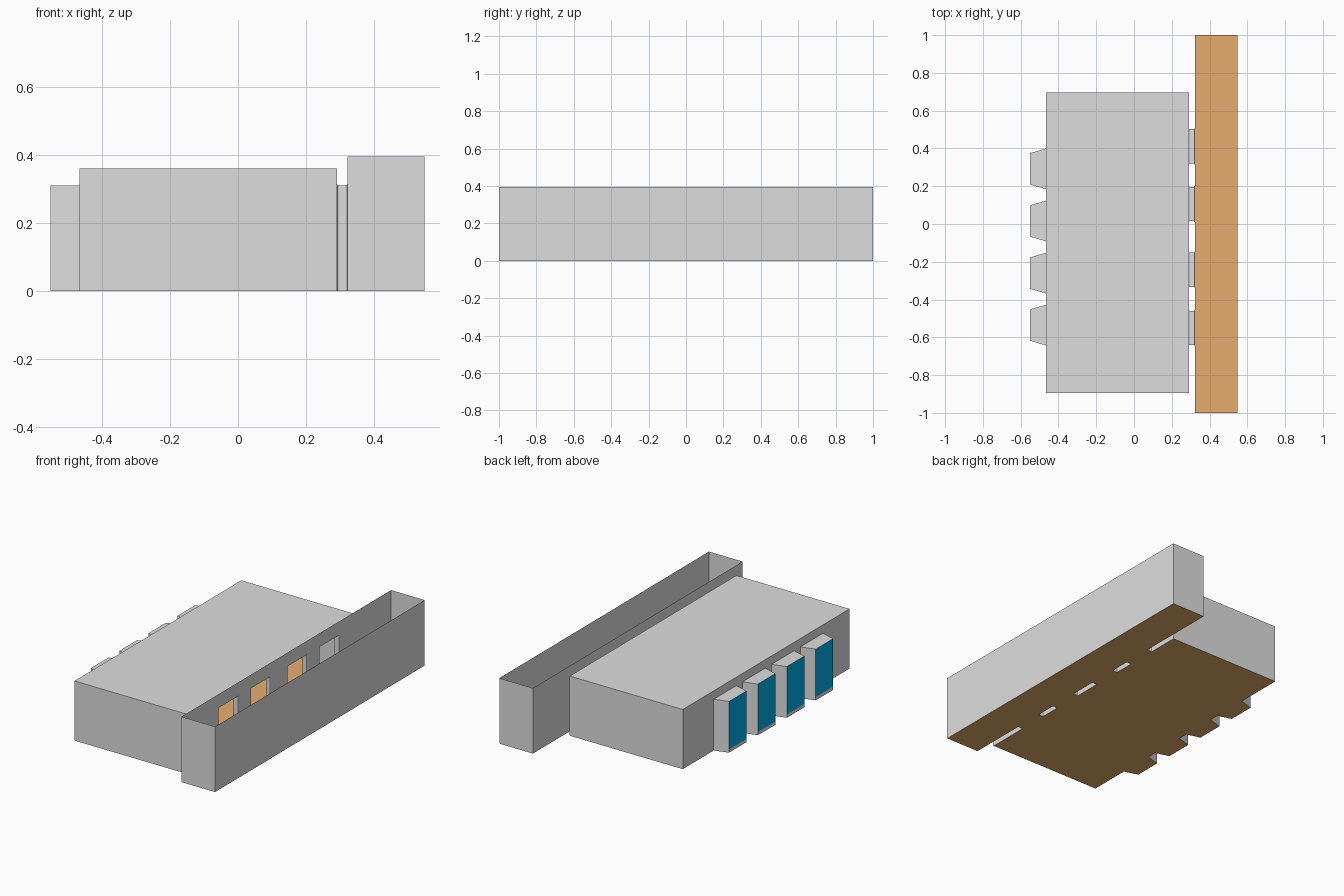
import bpy
import bmesh

if "Cube" in bpy.data.objects:
    bpy.data.objects.remove(bpy.data.objects["Cube"])


def material(name, colour):
    m = bpy.data.materials.new(name)
    m.use_nodes = True
    m.diffuse_color = (*colour, 1)
    m.node_tree.nodes["Principled BSDF"].inputs["Base Color"].default_value = (*colour, 1)
    return m


GREY = material("wall grey", (0.73, 0.73, 0.73))
WOOD = material("wood floor", (0.82, 0.43, 0.16))
BLUE = material("window blue", (0.0, 0.44, 0.84))


def build(name, faces, mats, pick=None, recalc=True):
    """Make an object from polygons; pick(face) gives the material index."""
    bm = bmesh.new()
    for pts in faces:
        bm.faces.new([bm.verts.new(p) for p in pts])
    bmesh.ops.remove_doubles(bm, verts=bm.verts, dist=0.0001)
    if recalc:
        bmesh.ops.recalc_face_normals(bm, faces=bm.faces)
    if pick:
        for f in bm.faces:
            f.material_index = pick(f)
    me = bpy.data.meshes.new(name)
    bm.to_mesh(me)
    bm.free()
    for m in mats:
        me.materials.append(m)
    ob = bpy.data.objects.new(name, me)
    bpy.context.collection.objects.link(ob)
    return ob


def wall_x(x, y0, y1, z0, z1):
    return [(x, y0, z0), (x, y1, z0), (x, y1, z1), (x, y0, z1)]


def wall_y(y, x0, x1, z0, z1):
    return [(x0, y, z0), (x1, y, z0), (x1, y, z1), (x0, y, z1)]


def level(x0, x1, y0, y1, z):
    return [(x0, y0, z), (x1, y0, z), (x1, y1, z), (x0, y1, z)]


def pierced_wall(x, y0, y1, top, openings, head):
    """Wall along y with openings that start at the floor."""
    faces, y = [], y0
    for a, b in openings:
        faces += [wall_x(x, y, a, 0, head), wall_x(x, y, a, head, top),
                  wall_x(x, a, b, head, top)]
        y = b
    return faces + [wall_x(x, y, y1, 0, head), wall_x(x, y, y1, head, top)]


# Main sizes
RX0, RX1, RY0, RY1, RZ = -0.465, 0.29, -0.895, 0.695, 0.36
CX0, CX1, CZ = 0.322, 0.547, 0.395
HEAD, FLARE = 0.309, 0.006
doors = [(-0.64, -0.46), (-0.333, -0.152), (0.016, 0.196), (0.32, 0.502)]
bays = [-0.535, -0.26, 0.016, 0.292]
BAY_X, BAY_IN, BAY_OUT = -0.55, 0.108, 0.083
wide_doors = [(a - FLARE, b + FLARE) for a, b in doors]

# Hollow main room with a flat roof
room = pierced_wall(RX1, RY0, RY1, RZ, wide_doors, HEAD + FLARE)
room += pierced_wall(RX0, RY0, RY1, RZ, [(c - BAY_IN, c + BAY_IN) for c in bays], HEAD)
room += [wall_y(y, RX0, RX1, 0, RZ) for y in (RY0, RY1)]
room.append(level(RX0, RX1, RY0, RY1, RZ))
build("room_shell", room, [GREY])


# Room floor, reaching into the bays
def bay_plan(c, z):
    return [(RX0, c + BAY_IN, z), (BAY_X, c + BAY_OUT, z),
            (BAY_X, c - BAY_OUT, z), (RX0, c - BAY_IN, z)]


build("room_floor", [level(RX0, RX1, RY0, RY1, 0)] + [bay_plan(c, 0) for c in bays],
      [WOOD], recalc=False)

# Bay windows: tapered cheeks, flat roof, low sill and a full glass front
SILL = 0.02
for i, c in enumerate(bays):
    lo, hi = bay_plan(c, 0), bay_plan(c, HEAD)
    faces = [hi, [lo[0], lo[1], hi[1], hi[0]], [lo[2], lo[3], hi[3], hi[2]],
             wall_x(BAY_X, c - BAY_OUT, c + BAY_OUT, 0, SILL),
             wall_x(BAY_X, c - BAY_OUT, c + BAY_OUT, SILL, HEAD)]
    build(f"bay_window_{i + 1}", faces, [GREY, BLUE],
          lambda f: int(f.normal.x < -0.9 and f.calc_center_median().z > 0.1))

# Short doorway passages, flared where they meet the walls
stations = [(RX1, FLARE), (RX1 + 0.002, 0.002), (RX1 + 0.006, 0),
            (CX0 - 0.006, 0), (CX0 - 0.002, 0.002), (CX0, FLARE)]
for i, (a, b) in enumerate(doors):
    rings = [[(x, a - d, 0), (x, a - d, HEAD + d), (x, b + d, HEAD + d), (x, b + d, 0)]
             for x, d in stations]
    faces = [[p[k], p[(k + 1) % 4], q[(k + 1) % 4], q[k]]
             for p, q in zip(rings, rings[1:]) for k in range(4)]
    build(f"doorway_{i + 1}", faces, [GREY, WOOD],
          lambda f: int(f.calc_center_median().z < 0.01))

# Open-topped corridor
corridor = pierced_wall(CX0, -1, 1, CZ, wide_doors, HEAD + FLARE)
corridor.append(wall_x(CX1, -1, 1, 0, CZ))
corridor += [wall_y(y, CX0, CX1, 0, CZ) for y in (-1, 1)]
build("corridor_walls", corridor, [GREY])
build("corridor_floor", [level(CX0, CX1, -1, 1, 0)], [WOOD], recalc=False)
